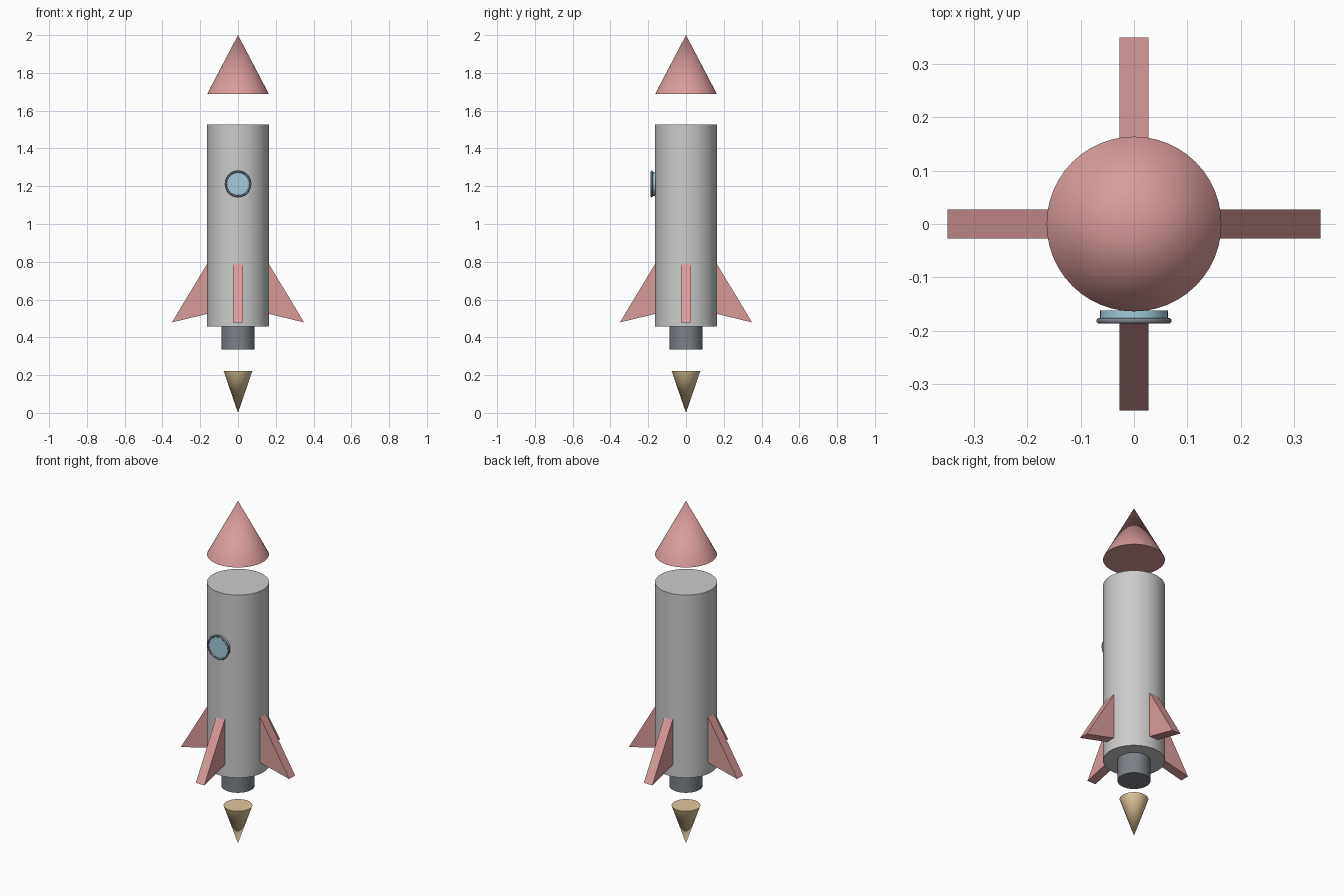
import bpy
import bmesh
from math import pi, radians
from mathutils import Matrix

if "Cube" in bpy.data.objects:
    bpy.data.objects.remove(bpy.data.objects["Cube"])

SIDES = 48
R = 0.164  # body radius


def material(name, rgb):
    m = bpy.data.materials.new(name)
    m.diffuse_color = (*rgb, 1)
    m.use_nodes = True
    m.node_tree.nodes["Principled BSDF"].inputs["Base Color"].default_value = m.diffuse_color
    return m


red = material("red_paint", (0.70, 0.33, 0.33))
dark = material("dark_metal", (0.20, 0.22, 0.25))
blue = material("blue_glass", (0.36, 0.60, 0.70))
gold = material("flame_gold", (0.75, 0.58, 0.33))


def finish(name, mat=None):
    ob = bpy.context.object
    ob.name = name
    if mat:
        ob.data.materials.append(mat)
    bpy.ops.object.shade_smooth_by_angle(angle=radians(30))
    return ob


def tapered(name, z0, z1, r0, r1, mat=None):
    bpy.ops.mesh.primitive_cone_add(vertices=SIDES, radius1=r0, radius2=r1,
                                    depth=z1 - z0, location=(0, 0, (z0 + z1) / 2))
    return finish(name, mat)


# Stacked parts of the hull, with gaps at the nose and flame
tapered("flame", 0.0, 0.222, 0.0, 0.076, gold)
tapered("nozzle", 0.335, 0.458, 0.087, 0.087, dark)
tapered("body", 0.458, 1.526, R, R)
tapered("nose_cone", 1.687, 2.0, R, 0.0, red)

# Porthole on the front
bpy.ops.mesh.primitive_cylinder_add(vertices=SIDES, radius=0.0635, depth=0.020,
                                    location=(0, -0.172, 1.212), rotation=(pi / 2, 0, 0))
finish("window_glass", blue)
bpy.ops.mesh.primitive_torus_add(major_segments=SIDES, minor_segments=12,
                                 major_radius=0.065, minor_radius=0.0055,
                                 location=(0, -0.1815, 1.212), rotation=(pi / 2, 0, 0))
finish("window_rim", dark)


# Four swept triangular fins, roots slightly inside the body
def fin(name, angle):
    profile = [(0.155, 0.526), (0.350, 0.479), (0.155, 0.803)]
    bm = bmesh.new()
    face = bm.faces.new([bm.verts.new((x, -0.0275, z)) for x, z in profile])
    new = bmesh.ops.extrude_face_region(bm, geom=[face])["geom"]
    bmesh.ops.translate(bm, vec=(0, 0.055, 0),
                        verts=[g for g in new if isinstance(g, bmesh.types.BMVert)])
    bmesh.ops.recalc_face_normals(bm, faces=bm.faces)
    bm.transform(Matrix.Rotation(angle, 4, 'Z'))
    mesh = bpy.data.meshes.new(name)
    bm.to_mesh(mesh)
    bm.free()
    mesh.materials.append(red)
    bpy.context.collection.objects.link(bpy.data.objects.new(name, mesh))


for i, side in enumerate(("right", "back", "left", "front")):
    fin(side + "_fin", i * pi / 2)
